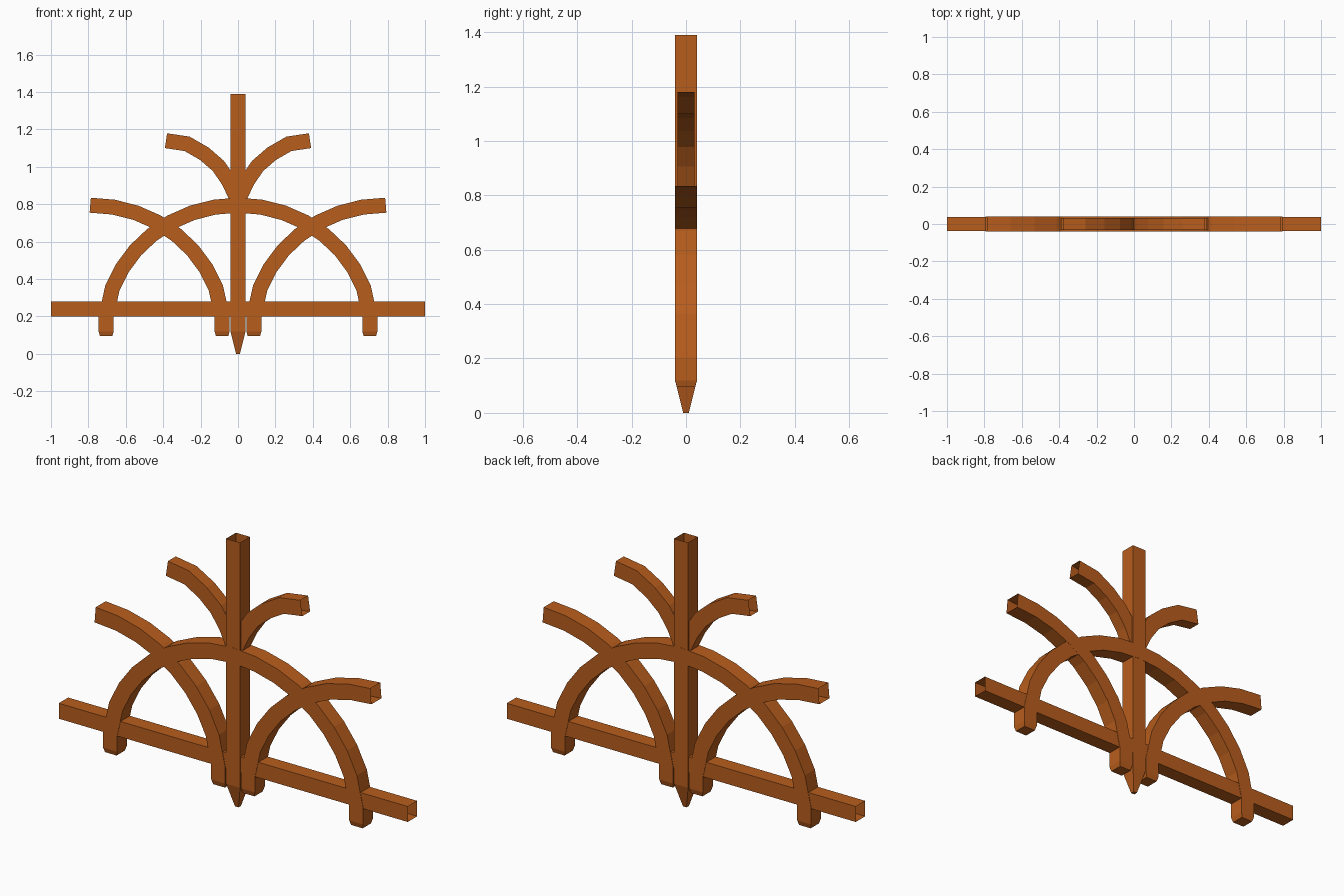
import bpy, math
from mathutils import Vector

if "Cube" in bpy.data.objects:
    bpy.data.objects.remove(bpy.data.objects["Cube"])

mat = bpy.data.materials.new("stained_timber")
mat.diffuse_color = (0.48, 0.11, 0.012, 1)
mat.use_nodes = True
mat.node_tree.nodes["Principled BSDF"].inputs["Base Color"].default_value = mat.diffuse_color


def tube(name, path, half, depth, cap_start=False, cap_end=False):
    """Sweep a hollow rectangular section along (x, z) points.
    half / depth: in-plane and y half-sizes, one per point or a single value."""
    n = len(path)
    half = half if isinstance(half, list) else [half] * n
    depth = depth if isinstance(depth, list) else [depth] * n
    pts = [Vector(p) for p in path]
    verts, faces = [], []
    for i, p in enumerate(pts):
        a = (p - pts[i - 1]).normalized() if i else None
        b = (pts[i + 1] - p).normalized() if i < n - 1 else None
        a, b = a or b, b or a
        t = (a + b).normalized()
        s = half[i] / max(t.dot(a), 0.5)          # mitre the joint
        o = Vector((-t.y, t.x)) * s
        d = depth[i]
        for sx, y in ((1, -d), (1, d), (-1, d), (-1, -d)):
            q = p + o * sx
            verts.append((q.x, y, q.y))
    for i in range(n - 1):
        for k in range(4):
            j = (k + 1) % 4
            faces.append((i*4 + k, i*4 + 4 + k, i*4 + 4 + j, i*4 + j))
    if cap_start:
        faces.append((0, 1, 2, 3))
    if cap_end:
        e = (n - 1) * 4
        faces.append((e + 3, e + 2, e + 1, e))
    me = bpy.data.meshes.new(name)
    me.from_pydata(verts, [], faces)
    me.materials.append(mat)
    ob = bpy.data.objects.new(name, me)
    bpy.context.collection.objects.link(ob)
    return ob


def flip(path, shift=0.0):
    return [(shift - x, z) for x, z in path]


# King post with pointed drop, open at the top
tube("king_post", [(0, 0), (0, 0.12), (0, 1.39)],
     [0.01, 0.04, 0.04], [0.01, 0.04, 0.04], cap_start=True)

# Horizontal tie beam, open at both ends
tube("tie_beam", [(-1, 0.24), (1, 0.24)], 0.04, 0.0385)

# Quarter arch: chamfered foot, straight leg, elliptical rise to the crown
SEG = 8
quarter = [(0.705, 0.095), (0.705, 0.12), (0.705, 0.2)]
for i in range(1, SEG + 1):
    a = math.radians(10 + 80 * i / SEG)
    quarter.append((0.715 * math.cos(a), 0.12 + 0.675 * math.sin(a)))
m = len(quarter)
foot = [0.033] + [0.04] * (m - 1)

# Full central arch
full = quarter + flip(quarter)[-2::-1]
sizes = foot + foot[-2::-1]
tube("central_arch", full, sizes, [s * 1.01 for s in sizes], True, True)

# Half arches springing from beside the post
tube("half_arch_right", flip(quarter, 0.79), foot, [s * 1.02 for s in foot], cap_start=True)
tube("half_arch_left", [(x - 0.79, z) for x, z in quarter], foot,
     [s * 1.02 for s in foot], cap_start=True)

# Small upper brackets
bracket = [(0.01, 0.84), (0.05, 0.925), (0.105, 1.005), (0.18, 1.07),
           (0.272, 1.123), (0.385, 1.14)]
tube("upper_bracket_right", bracket, 0.04, 0.032)
tube("upper_bracket_left", flip(bracket), 0.04, 0.032)
